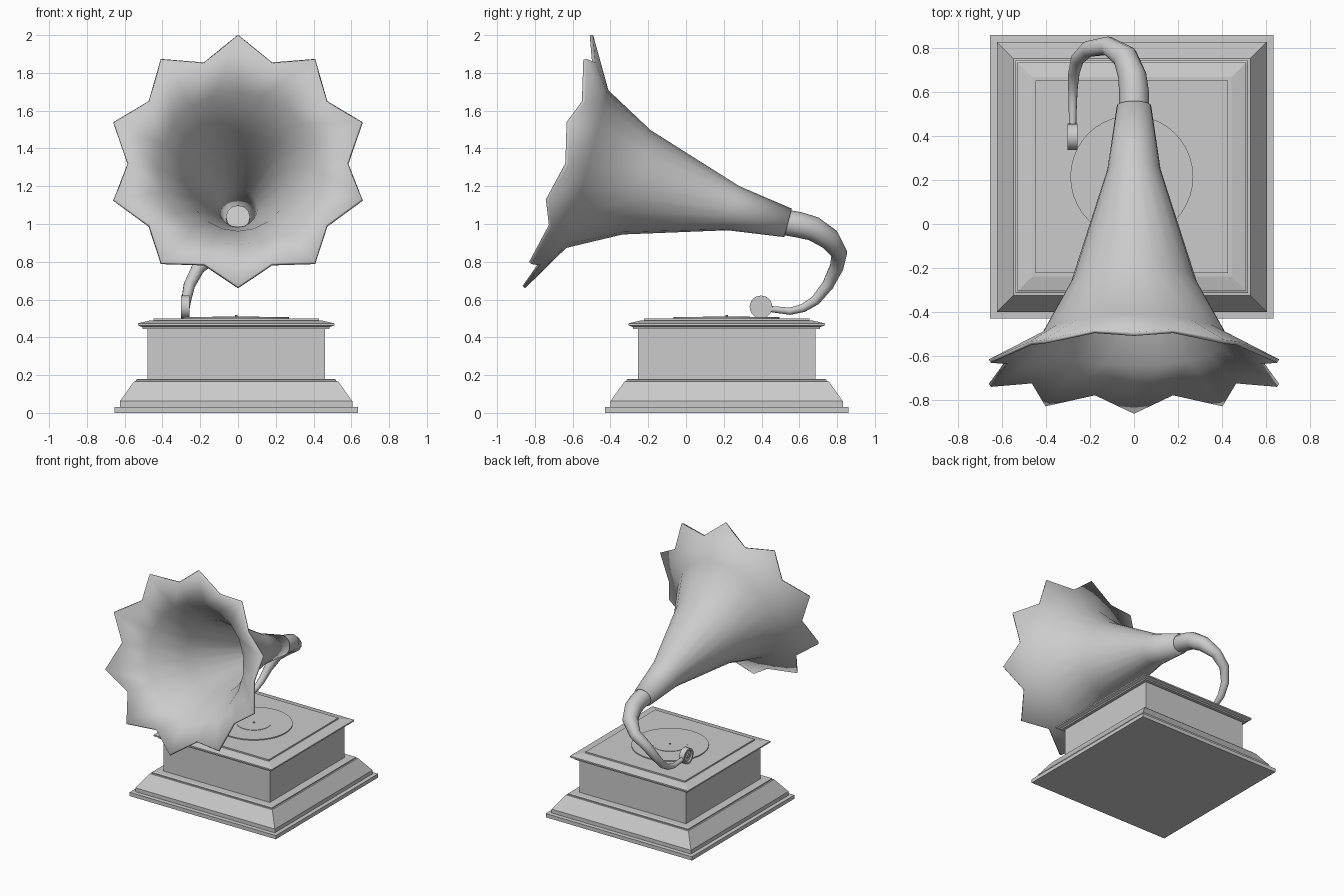
import bpy, bmesh
from math import sin, cos, pi, radians
from mathutils import Vector

if "Cube" in bpy.data.objects:
    bpy.data.objects.remove(bpy.data.objects["Cube"])

CX, CY = -0.01, 0.215   # cabinet centre


def finish(name, bm, smooth=None):
    bmesh.ops.recalc_face_normals(bm, faces=bm.faces)
    me = bpy.data.meshes.new(name)
    bm.to_mesh(me)
    bm.free()
    ob = bpy.data.objects.new(name, me)
    bpy.context.collection.objects.link(ob)
    if smooth:
        shade(ob, smooth)
    return ob


def shade(ob, angle):
    bpy.ops.object.select_all(action='DESELECT')
    ob.select_set(True)
    bpy.context.view_layer.objects.active = ob
    bpy.ops.object.shade_smooth_by_angle(angle=radians(angle))


def loft(name, rings, caps=True, smooth=None):
    """Skin a list of equal-length closed rings of points."""
    bm = bmesh.new()
    vs = [[bm.verts.new(p) for p in r] for r in rings]
    n = len(vs[0])
    for a, b in zip(vs, vs[1:]):
        for i in range(n):
            j = (i + 1) % n
            bm.faces.new((a[i], a[j], b[j], b[i]))
    if caps:
        bm.faces.new(vs[0])
        bm.faces.new(vs[-1])
    return finish(name, bm, smooth)


def square_stack(name, profile):
    """Moulded square block from (half width, z) pairs."""
    corners = ((-1, -1), (1, -1), (1, 1), (-1, 1))
    return loft(name, [[(CX + h * x, CY + h * y, z) for x, y in corners] for h, z in profile])


def disc_z(name, profile, n=40):
    return loft(name, [[(CX + r * cos(2 * pi * i / n), CY + r * sin(2 * pi * i / n), z)
                        for i in range(n)] for r, z in profile], smooth=30)


# Cabinet
square_stack("plinth", [(.645, 0), (.645, .03), (.615, .032), (.615, .062),
                        (.54, .167), (.53, .168), (.53, .176), (.52, .18)])
square_stack("cabinet_body", [(.47, .175), (.47, .45)])
square_stack("cabinet_cornice", [(.495, .443), (.495, .454), (.52, .463), (.52, .474), (.455, .489)])
square_stack("cabinet_lid", [(.438, .485), (.438, .5)])

# Turntable with record, label and spindle
disc_z("record", [(.28, .497), (.28, .508)])
disc_z("record_label", [(.125, .505), (.125, .511)])
disc_z("spindle", [(.007, .508), (.007, .517)], 8)

# Horn: ten-petalled bell swept along an axis tilted 15 degrees
origin = Vector((0, .54, 1.006))
axis = Vector((0, -cos(radians(15)), sin(radians(15))))
up = Vector((0, sin(radians(15)), cos(radians(15))))
side = Vector((1, 0, 0))


def horn_ring(tip, valley):
    ring = []
    for i in range(20):
        t, r = valley if i % 2 else tip
        a = pi * i / 10
        ring.append(origin + axis * t + (side * sin(a) + up * cos(a)) * r)
    return ring


stations = [(0, .078), (.30, .121), (.83, .286), (1.10, .432)]
horn = loft("horn", [horn_ring(s, s) for s in stations] + [horn_ring((1.255, .695), (1.205, .585))],
            caps=False)
# make the wall grow inwards
if (horn.data.polygons[0].normal.dot(horn.data.polygons[0].center - origin
        - axis * axis.dot(horn.data.polygons[0].center - origin))) < 0:
    horn.data.flip_normals()
wall = horn.modifiers.new("wall", 'SOLIDIFY')
wall.thickness = .018
wall.offset = -1
wall.use_even_offset = True
shade(horn, 40)

# Tone arm: tapering bent tube (x, y, z, radius)
path = [(0, .424, 1.037, .064), (0, .54, 1.006, .068), (0, .60, .995, .068), (-.008, .675, .975, .065),
        (-.04, .76, .92, .058), (-.12, .812, .845, .043), (-.21, .797, .77, .037),
        (-.258, .75, .675, .031), (-.274, .685, .595, .026), (-.278, .62, .555, .022),
        (-.279, .55, .538, .019), (-.28, .43, .552, .016)]
cu = bpy.data.curves.new("tone_arm", 'CURVE')
cu.dimensions = '3D'
cu.bevel_depth = 1
cu.bevel_resolution = 4
cu.use_fill_caps = True
sp = cu.splines.new('POLY')
sp.points.add(len(path) - 1)
for p, (x, y, z, r) in zip(sp.points, path):
    p.co = (x, y, z, 1)
    p.radius = r
arm = bpy.data.objects.new("tone_arm", cu)
bpy.context.collection.objects.link(arm)
bpy.ops.object.select_all(action='DESELECT')
arm.select_set(True)
bpy.context.view_layer.objects.active = arm
bpy.ops.object.convert(target='MESH')
shade(bpy.context.object, 50)

# Sound box: upright drum with a recessed outer face and central boss
drum = [(-.258, .06), (-.302, .06), (-.302, .046), (-.292, .042), (-.292, .018), (-.3, .015)]
loft("sound_box", [[(x, .397 + r * cos(pi * i / 12), .561 + r * sin(pi * i / 12)) for i in range(24)]
                   for x, r in drum], smooth=30)
